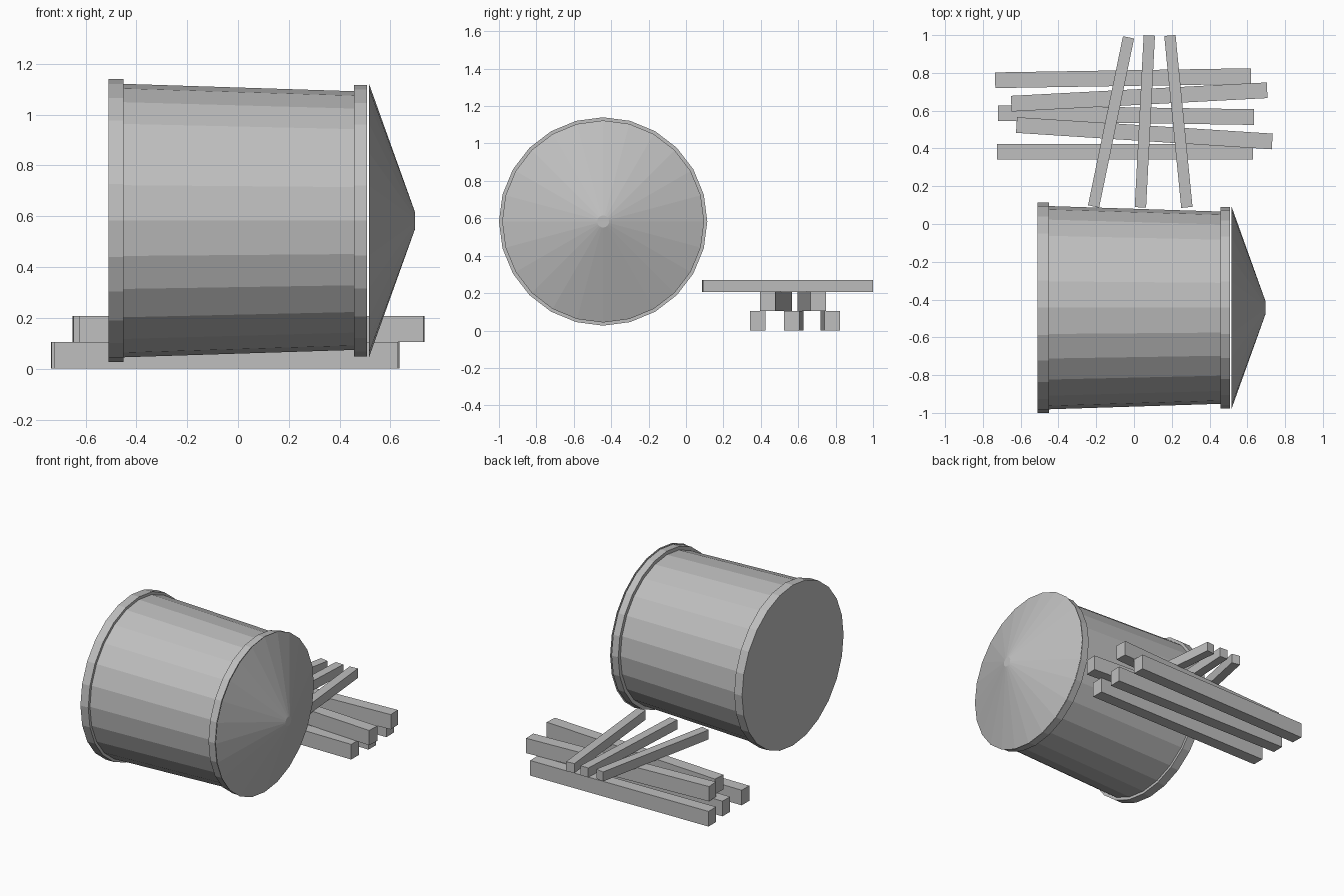
import bpy, bmesh, math
from mathutils import Matrix

if "Cube" in bpy.data.objects:
    bpy.data.objects.remove(bpy.data.objects["Cube"])

grey = bpy.data.materials.new("light_grey")
grey.diffuse_color = (0.52, 0.52, 0.52, 1)
grey.use_nodes = True
grey.node_tree.nodes["Principled BSDF"].inputs["Base Color"].default_value = grey.diffuse_color


def add_object(name, bm, matrix):
    bm.transform(matrix)
    bmesh.ops.recalc_face_normals(bm, faces=bm.faces)
    mesh = bpy.data.meshes.new(name)
    bm.to_mesh(mesh)
    bm.free()
    mesh.materials.append(grey)
    bpy.context.collection.objects.link(bpy.data.objects.new(name, mesh))


def drum(name, x0, x1, r0, r1):
    """Closed 24-sided frustum lying along x."""
    bm = bmesh.new()
    bmesh.ops.create_cone(bm, cap_ends=True, segments=24,
                          radius1=r0, radius2=r1, depth=x1 - x0)
    place = Matrix.Translation(((x0 + x1) / 2, -0.443, 0.583))
    add_object(name, bm, place @ Matrix.Rotation(math.pi / 2, 4, 'Y'))


def plank(name, start, end, width, z0, z1):
    """Box running between two floor points."""
    dx, dy = end[0] - start[0], end[1] - start[1]
    bm = bmesh.new()
    bmesh.ops.create_cube(bm, size=1)
    place = Matrix.Translation(((start[0] + end[0]) / 2,
                                (start[1] + end[1]) / 2, (z0 + z1) / 2))
    turn = Matrix.Rotation(math.atan2(dy, dx), 4, 'Z')
    size = Matrix.Diagonal((math.hypot(dx, dy), width, z1 - z0, 1))
    add_object(name, bm, place @ turn @ size)


# Fallen tank: tapered body, two rim bands and a conical roof
drum("tank_body", -0.45, 0.457, 0.538, 0.509)
drum("base_band", -0.51, -0.45, 0.557, 0.557)
drum("roof_band", 0.457, 0.508, 0.534, 0.534)
drum("cone_roof", 0.515, 0.697, 0.54, 0.032)

# Bottom layer of beams
for i, (a, b) in enumerate([((-0.735, 0.761), (0.62, 0.783)),
                            ((-0.72, 0.587), (0.635, 0.566)),
                            ((-0.725, 0.383), (0.63, 0.383))]):
    plank(f"lower_beam_{i + 1}", a, b, 0.083, 0, 0.105)

# Middle layer of beams
for i, (a, b) in enumerate([((-0.65, 0.637), (0.705, 0.708)),
                            ((-0.622, 0.524), (0.732, 0.437))]):
    plank(f"middle_beam_{i + 1}", a, b, 0.083, 0.105, 0.208)

# Thin crossing slats on top
for i, (a, b) in enumerate([((-0.214, 0.093), (-0.029, 0.988)),
                            ((0.034, 0.088), (0.081, 0.998)),
                            ((0.28, 0.088), (0.19, 0.998))]):
    plank(f"top_slat_{i + 1}", a, b, 0.06, 0.205, 0.271)
